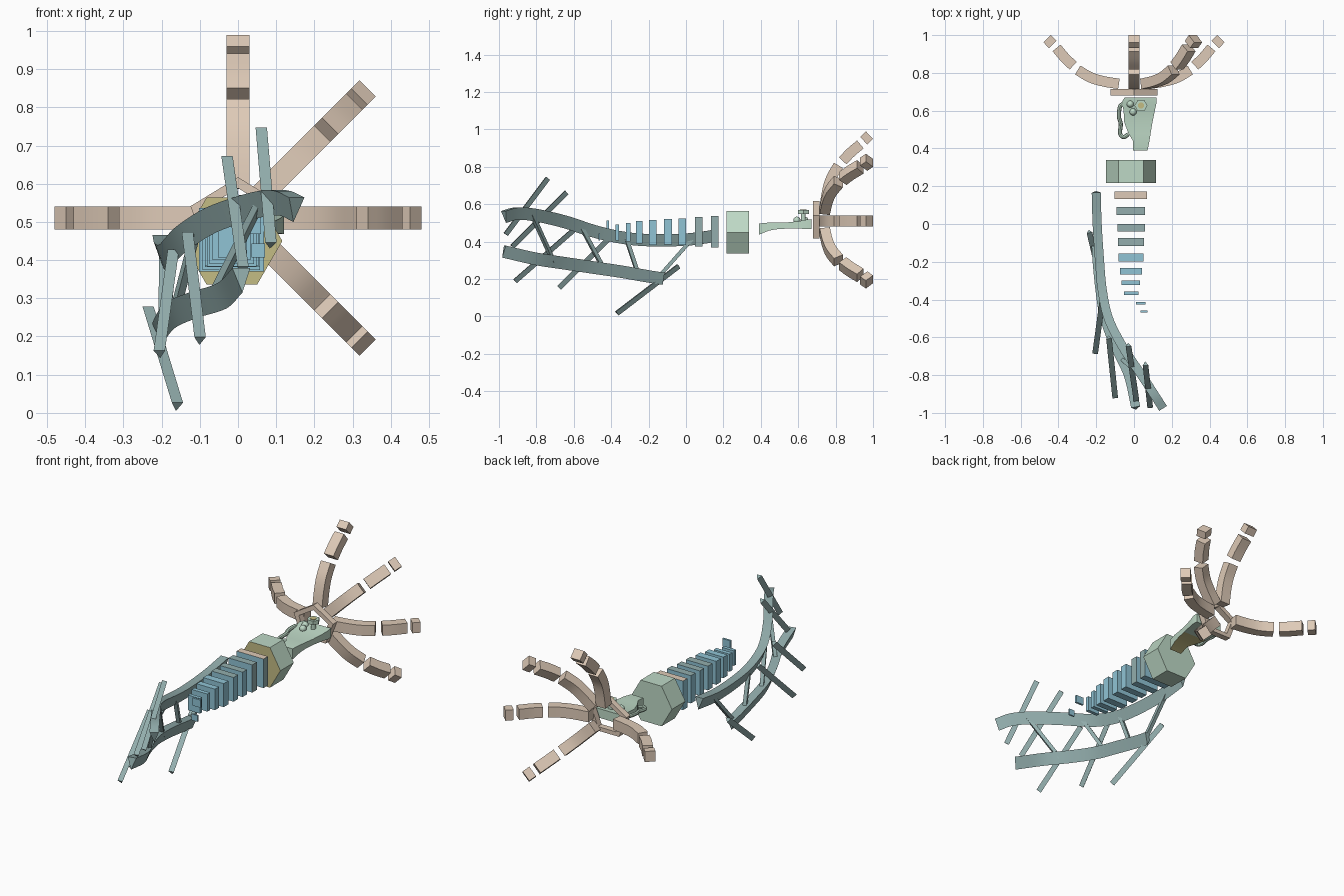
import bpy, bmesh, math
from mathutils import Vector, Matrix

if "Cube" in bpy.data.objects:
    bpy.data.objects.remove(bpy.data.objects["Cube"])


def material(name, rgb):
    m = bpy.data.materials.new(name)
    lin = [((c / 255 + 0.055) / 1.055) ** 2.4 for c in rgb]
    m.diffuse_color = (*lin, 1)
    m.use_nodes = True
    m.node_tree.nodes["Principled BSDF"].inputs["Base Color"].default_value = m.diffuse_color
    return m


TAN = material("tan", (222, 202, 183))
GREEN = material("pale green", (190, 217, 198))
OLIVE = material("olive", (196, 188, 132))
TEAL = material("grey teal", (147, 174, 173))
BLUE = material("light blue", (144, 196, 213))


def finish(name, bm, mats, rule=None, smooth=False):
    bmesh.ops.recalc_face_normals(bm, faces=bm.faces[:])
    bm.normal_update()
    if rule:
        for f in bm.faces:
            f.material_index = rule(f)
    me = bpy.data.meshes.new(name)
    bm.to_mesh(me)
    bm.free()
    for m in mats:
        me.materials.append(m)
    ob = bpy.data.objects.new(name, me)
    bpy.context.collection.objects.link(ob)
    if smooth:
        bpy.ops.object.select_all(action='DESELECT')
        ob.select_set(True)
        bpy.context.view_layer.objects.active = ob
        bpy.ops.object.shade_smooth_by_angle(angle=math.radians(30))
    return ob


def loft(bm, rings, closed=False):
    """Skin a list of equally long rings, capped unless closed into a loop."""
    vs = [[bm.verts.new(p) for p in r] for r in rings]
    n = len(vs[0])
    pairs = list(zip(vs, vs[1:])) + ([(vs[-1], vs[0])] if closed else [])
    for a, b in pairs:
        for i in range(n):
            j = (i + 1) % n
            bm.faces.new((a[i], a[j], b[j], b[i]))
    if not closed:
        bm.faces.new(vs[0])
        bm.faces.new(vs[-1])


def spline(pts, steps):
    p = [Vector(q) for q in pts]
    p = [2 * p[0] - p[1]] + p + [2 * p[-1] - p[-2]]
    out = []
    for a, b, c, d in zip(p, p[1:], p[2:], p[3:]):
        for k in range(steps):
            t = k / steps
            out.append(0.5 * (2 * b + (c - a) * t + (2 * a - 5 * b + 4 * c - d) * t * t
                              + (3 * b - a - 3 * c + d) * t ** 3))
    return out + [p[-2]]


def sweep(bm, path, profile, up=Vector((0, 0, 1))):
    rings = []
    for i, p in enumerate(path):
        t = (path[min(i + 1, len(path) - 1)] - path[max(i - 1, 0)]).normalized()
        u = t.cross(up).normalized()
        v = u.cross(t)
        rings.append([p + u * a + v * b for a, b in profile])
    loft(bm, rings)


def rect(a, b):
    return [(a, b), (-a, b), (-a, -b), (a, -b)]


def box(bm, lo, hi):
    loft(bm, [[(x, y, z) for x, z in ((lo[0], lo[2]), (hi[0], lo[2]), (hi[0], hi[2]), (lo[0], hi[2]))]
              for y in (lo[1], hi[1])])


def prism(bm, c, r, z0, z1, n):
    loft(bm, [[(c[0] + r * math.cos(2 * math.pi * i / n), c[1] + r * math.sin(2 * math.pi * i / n), z)
               for i in range(n)] for z in (z0, z1)])


# five curved arms, three segments each
segments = ([(.08, .742, 0), (.16, .755, 0), (.23, .776, 0), (.298, .815, 0)],
            [(.322, .838, 0), (.366, .88, 0), (.41, .932, 0)],
            [(.43, .95, 0), (.46, .981, 0)])
for name, ang in (("right", 0), ("upper_right", 45), ("top", 90), ("left", 180), ("lower_right", -45)):
    bm = bmesh.new()
    for s in segments:
        sweep(bm, spline(s, 4), rect(.0275, .03))
    bm.transform(Matrix.Translation((0, 0, .51)) @ Matrix.Rotation(-math.radians(ang), 4, 'Y'))
    finish("arm_" + name, bm, [TAN], smooth=True)

# five-sided ring holding the arms
bm = bmesh.new()
rings = []
for i in range(5):
    a = math.radians(90 + 72 * i)
    rings.append([(.131 * s * math.cos(a), y, .507 + .11 * s * math.sin(a))
                  for s, y in ((1, .68), (1, .715), (.74, .715), (.74, .68))])
loft(bm, rings, closed=True)
finish("arm_ring", bm, [TAN])

# neck plate: sections of y, left x, right x, low z, high z
bm = bmesh.new()
sections = ((.39, -.005, .072, .437, .497), (.44, -.005, .082, .458, .502), (.48, -.03, .088, .466, .502),
            (.54, -.052, .098, .47, .503), (.60, -.055, .11, .47, .509), (.645, -.065, .12, .468, .518),
            (.67, -.05, .118, .468, .52))
loft(bm, [[(a, y, c), (b, y, c), (b, y, d), (a, y, d)] for y, a, b, c, d in sections])
finish("neck_plate", bm, [GREEN, OLIVE],
       lambda f: int(f.normal.z < -.5 and f.calc_center_median().y < .56), True)

# scroll handle on the left of the neck
bm = bmesh.new()
octagon = [(.011 * math.cos(k * math.pi / 4), .011 * math.sin(k * math.pi / 4)) for k in range(8)]
sweep(bm, spline([(-.05, .635, .5), (-.073, .625, .5), (-.08, .57, .495), (-.07, .53, .49), (-.074, .48, .485),
                  (-.055, .46, .485), (-.03, .475, .485)], 5), octagon)
finish("neck_handle", bm, [GREEN], smooth=True)

# hex nut with its stem, centre disc, and two studs
bm = bmesh.new()
prism(bm, (.037, .627), .034, .548, .57, 6)
prism(bm, (.037, .627), .013, .51, .55, 12)
finish("nut", bm, [GREEN])
bm = bmesh.new()
prism(bm, (.037, .627), .017, .57, .573, 12)
finish("nut_disc", bm, [OLIVE])
for i, c in enumerate(((-.02, .635), (-.005, .593))):
    bm = bmesh.new()
    bmesh.ops.create_uvsphere(bm, u_segments=12, v_segments=8, radius=.019,
                              matrix=Matrix.Translation((*c, .515)))
    finish("stud_%d" % i, bm, [GREEN], smooth=True)

# hexagonal block, olive front
bm = bmesh.new()
loft(bm, [[(-.016 + .132 * math.cos(k * math.pi / 3), y, .45 + .132 * math.sin(k * math.pi / 3))
           for k in range(6)] for y in (.217, .338)])
finish("hex_block", bm, [GREEN, OLIVE], lambda f: int(f.normal.y < -.9))

# tapering row of plates: y centre, depth, x centre, z centre, half width, half height
plates = ((.153, .04, -.017, .453, .085, .083), (.068, .042, -.018, .453, .075, .079),
          (-.02, .04, -.015, .453, .072, .071), (-.096, .042, -.016, .453, .07, .069),
          (-.178, .042, -.016, .45, .065, .067), (-.25, .036, -.016, .45, .058, .06),
          (-.31, .024, -.017, .45, .05, .05), (-.367, .02, -.015, .45, .038, .043),
          (-.419, .012, .035, .49, .025, .022), (-.463, .009, .053, .425, .018, .018))
for i, (y, d, x, z, w, h) in enumerate(plates):
    bm = bmesh.new()
    box(bm, (x - w, y - d / 2, z - h), (x + w, y + d / 2, z + h))

    def rule(f, i=i):
        if f.normal.z > .9 and i < 4:
            return 2 if i == 0 else 1
        return 1 if i < 2 and f.normal.x > .9 else 0
    finish("plate_%d" % i, bm, [BLUE, TEAL, TAN], rule)

# two curved three-sided rails, apex down
triangle = [(-.024, .03), (.024, .03), (0, -.036)]
upper = spline([(.15, -.97, .535), (.105, -.9, .553), (.04, -.8, .543), (-.06, -.65, .508), (-.135, -.5, .46),
                (-.168, -.35, .426), (-.182, -.2, .411), (-.195, 0, .414), (-.2, .17, .436)], 5)
lower = spline([(.01, -.975, .35), (-.03, -.8, .31), (-.1, -.65, .287), (-.155, -.5, .265), (-.18, -.35, .243),
                (-.195, -.2, .217), (-.2, -.12, .205)], 5)
for name, path in (("upper_rail", upper), ("lower_rail", lower)):
    bm = bmesh.new()
    sweep(bm, path, triangle)
    finish(name, bm, [TEAL], smooth=True)


def at(path, y):
    return min(path, key=lambda p: abs(p.y - y))


# long rungs crossing the rails, then short struts between them
rungs = [((.085, -.965, .44), (.06, -.74, .74)), ((.012, -.93, .375), (-.03, -.64, .665)),
         ((-.1, -.915, .19), (-.133, -.6, .465)), ((-.205, -.68, .155), (-.168, -.41, .42)),
         ((-.16, -.37, .018), (-.237, -.04, .27))]
struts = [(at(upper, a), at(lower, b)) for a, b in ((-.83, -.72), (-.56, -.45), (-.33, -.25), (.02, -.15))]
for i, (a, b) in enumerate(rungs + struts):
    bm = bmesh.new()
    long = i < len(rungs)
    sweep(bm, [Vector(a), Vector(b)], [(-.015, .011), (.015, .011), (0, -.016)] if long else rect(.01, .01))
    finish(("rung_%d" if long else "strut_%d") % i, bm, [TEAL])
